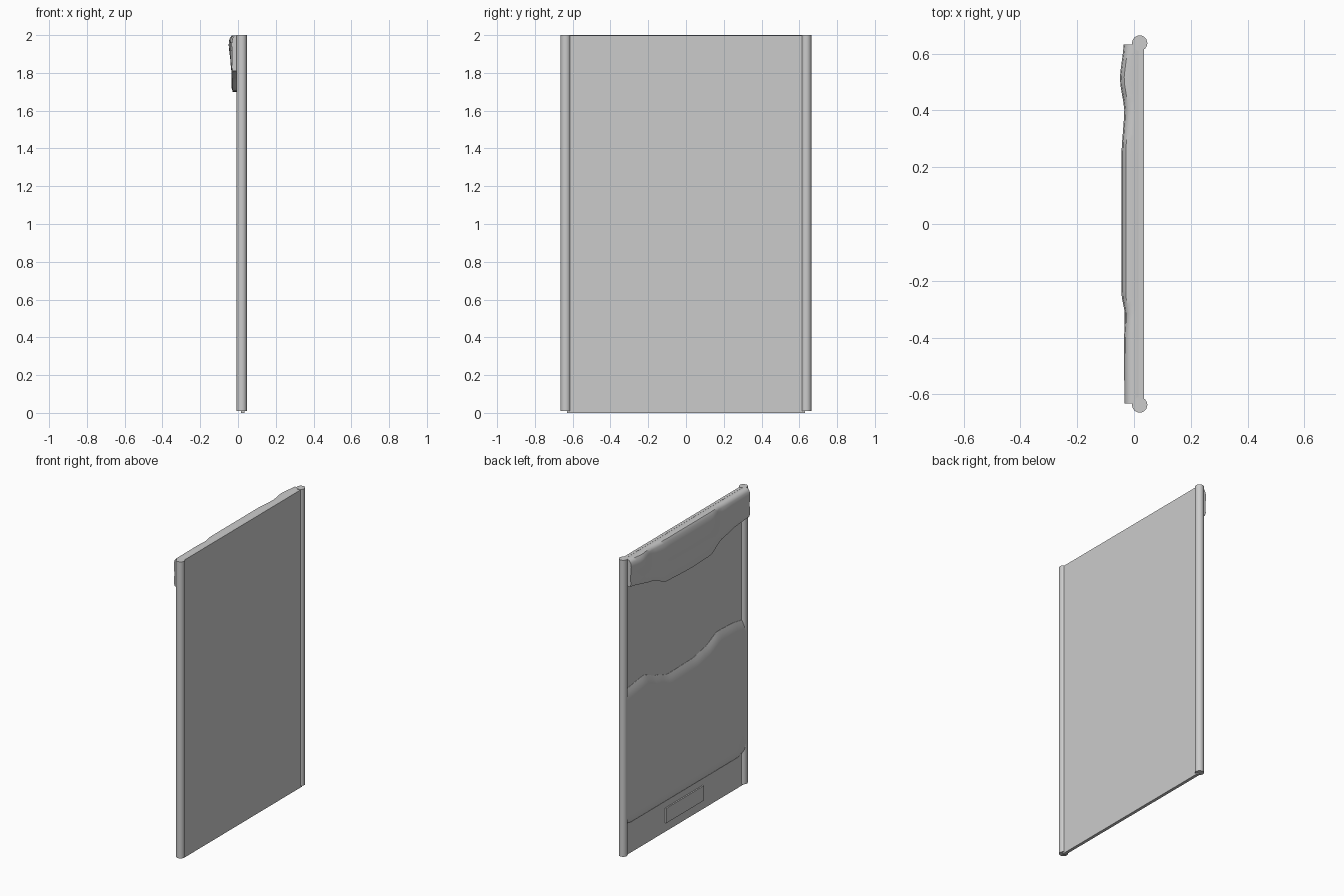
import bpy, bmesh, math

if "Cube" in bpy.data.objects:
    bpy.data.objects.remove(bpy.data.objects["Cube"])


def finish(name, bm, angle=40):
    bmesh.ops.recalc_face_normals(bm, faces=bm.faces)
    me = bpy.data.meshes.new(name)
    bm.to_mesh(me)
    bm.free()
    ob = bpy.data.objects.new(name, me)
    bpy.context.collection.objects.link(ob)
    bpy.ops.object.select_all(action='DESELECT')
    ob.select_set(True)
    bpy.context.view_layer.objects.active = ob
    bpy.ops.object.shade_smooth_by_angle(angle=math.radians(angle))
    return ob


def box(name, lo, hi):
    bm = bmesh.new()
    bmesh.ops.create_cube(bm, size=1)
    for v in bm.verts:
        v.co = [(a + b) / 2 + c * (b - a) for a, b, c in zip(lo, hi, v.co)]
    return finish(name, bm)


def curve(points, y):
    """Smoothly interpolate (y, value) pairs."""
    for (a, p), (b, q) in zip(points, points[1:]):
        if y <= b:
            t = max(0, (y - a) / (b - a))
            t = 0.5 * t + 0.5 * t * t * (3 - 2 * t)
            return p + (q - p) * t
    return points[-1][1]


def loft(name, section, half, n=44):
    """Skin closed x-z sections along y and cap both ends."""
    bm = bmesh.new()
    rings = []
    for i in range(n + 1):
        y = -half + 2 * half * i / n
        rings.append([bm.verts.new((x, y, z)) for x, z in section(y)])
    for r, s in zip(rings, rings[1:]):
        for j in range(len(r)):
            k = (j + 1) % len(r)
            bm.faces.new((r[j], r[k], s[k], s[j]))
    bm.faces.new(rings[0])
    bm.faces.new(rings[-1])
    return finish(name, bm, 50)


# Side poles
for side, label in ((-1, "left"), (1, "right")):
    bm = bmesh.new()
    bmesh.ops.create_cone(bm, cap_ends=True, segments=24, radius1=0.027,
                          radius2=0.027, depth=1.99)
    bmesh.ops.translate(bm, verts=bm.verts, vec=(0.02, side * 0.637, 1.005))
    finish("pole_" + label, bm)

# Flat panel between the poles, and small plate at the foot
box("canvas_panel", (0.015, -0.63, 0), (0.035, 0.63, 1.997))
box("foot_plate", (0.006, -0.2, 0.06), (0.018, 0.2, 0.16))

# Puffy pillow roll at the head end
PILLOW_LOW = [(-0.635, 1.81), (-0.5, 1.80), (-0.34, 1.77), (-0.22, 1.705),
              (0, 1.70), (0.25, 1.71), (0.39, 1.77), (0.635, 1.82)]
PILLOW_OUT = [(-0.635, -0.034), (-0.4, -0.035), (-0.32, -0.031), (-0.25, -0.044),
              (0.25, -0.044), (0.4, -0.034), (0.51, -0.05), (0.635, -0.036)]


def pillow_section(y):
    b, o = curve(PILLOW_LOW, y), curve(PILLOW_OUT, y)
    h = 2.0 - b
    return [(0.02, b + 0.02), (-0.005, b), (-0.028, b), (-0.034, b + 0.02),
            (-0.031, b + 0.25 * h), (o * 0.9, b + 0.5 * h), (o, b + 0.75 * h),
            (o + 0.004, 1.98), (o + 0.015, 1.997), (0.0, 2.0),
            (0.02, 1.995), (0.03, 1.97)]


loft("pillow", pillow_section, 0.632)

# Blanket with a wavy turned-down upper edge
BLANKET_TOP = [(-0.63, 1.11), (-0.5, 1.13), (-0.35, 1.135), (-0.22, 1.08), (-0.09, 1.055),
               (0.18, 1.05), (0.3, 1.09), (0.43, 1.14), (0.63, 1.115)]


def blanket_section(y):
    t = curve(BLANKET_TOP, y)
    edge = max(0, (abs(y) - 0.58) / 0.05)
    c = 0.02 * edge
    return [(0.02, 0.205), (0.012, 0.207 + c), (0.0, 0.225 + c), (-0.005, 0.26 + c),
            (-0.006, 0.6), (-0.006, t - 0.09), (-0.004, t - 0.06),
            (0.004, t - 0.025), (0.013, t), (0.02, t)]


loft("blanket", blanket_section, 0.628)
